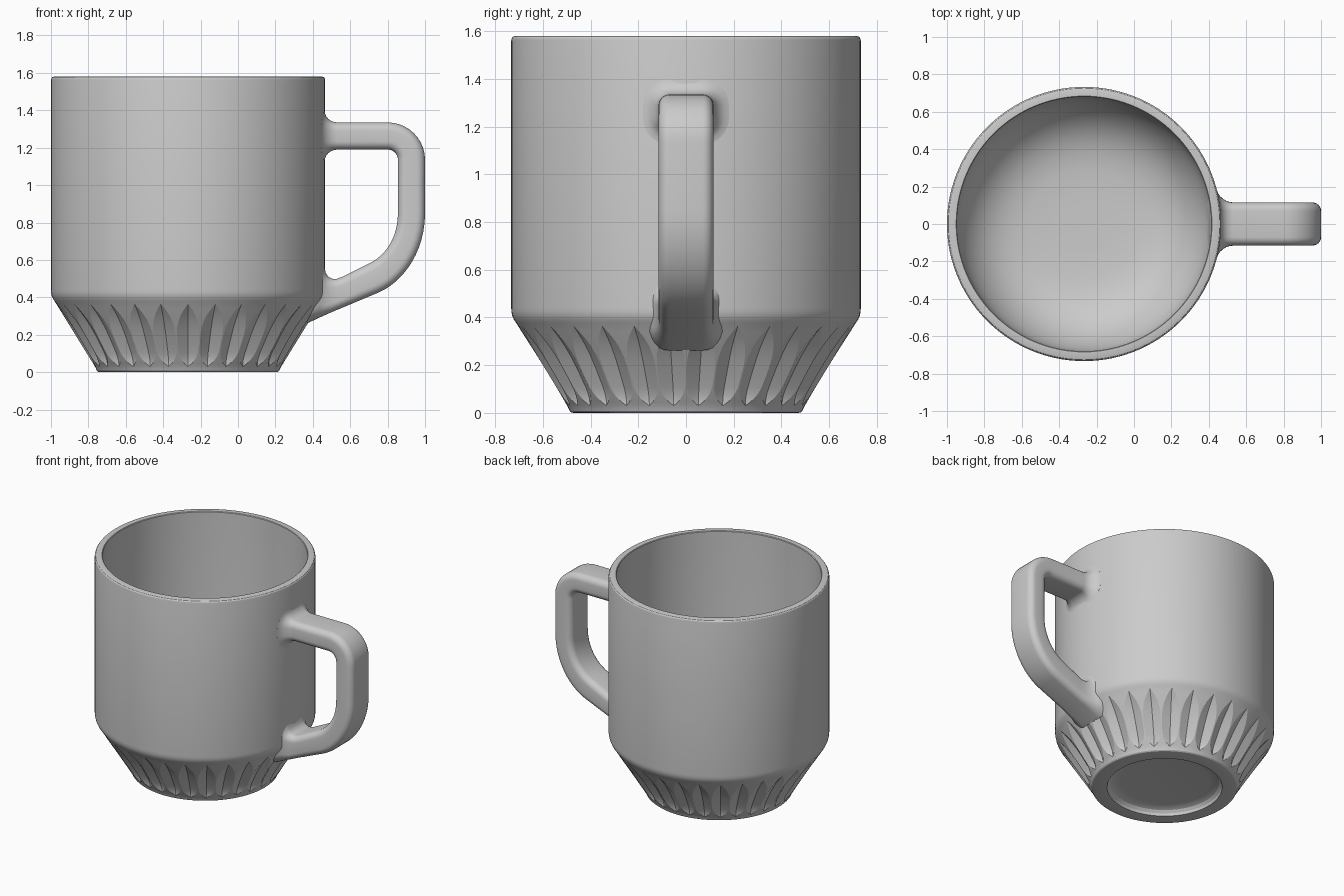
import bpy, bmesh
from math import sin, cos, pi, sqrt, radians

if "Cube" in bpy.data.objects:
    bpy.data.objects.remove(bpy.data.objects["Cube"])

CX, R, N = -0.267, 0.733, 30          # body centre, body radius, number of flutes
STEP = 2 * pi / N


def finish(bm, name, angle):
    bmesh.ops.remove_doubles(bm, verts=bm.verts, dist=1e-5)
    bmesh.ops.recalc_face_normals(bm, faces=bm.faces)
    me = bpy.data.meshes.new(name)
    bm.to_mesh(me)
    bm.free()
    ob = bpy.data.objects.new(name, me)
    bpy.context.collection.objects.link(ob)
    bpy.ops.object.select_all(action='DESELECT')
    bpy.context.view_layer.objects.active = ob
    ob.select_set(True)
    bpy.ops.object.shade_smooth_by_angle(angle=radians(angle))
    return ob


def bridge(bm, rings):
    for a, b in zip(rings, rings[1:]):
        n = len(a)
        for i in range(n):
            j = (i + 1) % n
            bm.faces.new((a[i], a[j], b[j], b[i]))


def cone_r(z):
    return 0.492 + (z - 0.02) * 0.616


# --- Cup: lathe profile rows (radius, z, flute half width) ---
rows = [(r, z, None) for r, z in [
    (0.001, 0.05), (0.30, 0.05), (0.34, 0.046), (0.365, 0.035), (0.38, 0.018), (0.385, 0.0),
    (0.472, 0.0), (0.481, 0.002), (0.488, 0.008), (0.492, 0.018)]]
# fluted cone: each flute is a V groove, pointed at both ends
for z, w in [(0.03, 0), (0.045, 0.17), (0.06, 0.29), (0.08, 0.40), (0.105, 0.46), (0.15, 0.475),
             (0.20, 0.475), (0.24, 0.44), (0.28, 0.36), (0.31, 0.26), (0.34, 0.13), (0.365, 0)]:
    rows.append((cone_r(z), z, w))
# shoulder, wall, rim, inside
rows += [(r, z, None) for r, z in [
    (0.713, 0.378), (0.722, 0.392), (0.729, 0.408), (0.732, 0.424), (R, 0.44),
    (R, 1.56), (0.731, 1.57), (0.726, 1.577), (0.718, 1.58), (0.684, 1.58), (0.68, 1.576),
    (0.68, 0.50), (0.677, 0.45), (0.665, 0.40), (0.642, 0.345), (0.61, 0.29), (0.57, 0.24),
    (0.52, 0.195), (0.46, 0.16), (0.39, 0.135), (0.30, 0.12), (0.15, 0.115), (0.001, 0.115)]]

bm = bmesh.new()
rings = []
for r, z, w in rows:
    ring = []
    half = 0.25 if w is None else w
    depth = 0 if w is None else 0.5 * w * STEP * r
    for k in range(N):
        for u in (-0.5, -half, 0, half):
            a = (k + 0.5 + u) * STEP
            rr = r - depth if u == 0 else r
            ring.append(bm.verts.new((CX + rr * cos(a), rr * sin(a), z)))
    rings.append(ring)
bridge(bm, rings)
bm.faces.new(rings[0])
bm.faces.new(rings[-1])
finish(bm, "cup_body", 22)


# --- Handle: sections given by inner and outer edge points, half width, corner, wall fit ---
def bez(p, t):
    s = 1 - t
    c = (s**3, 3 * s * s * t, 3 * s * t * t, t**3)
    return tuple(sum(k * q[i] for k, q in zip(c, p)) for i in (0, 1))


HW, CR, F = 0.115, 0.045, 0.065
sections = [((0.435, 1.19 - F), (0.435, 1.335 + F), HW + F, CR + F, 1)]
# upper fillet against the wall
for i in range(7):
    a = i * pi / 12
    d, g = F - F * cos(a), F - F * sin(a)
    sections.append(((0.466 + d, 1.19 - g), (0.466 + d, 1.335 + g), HW + g, CR + g, 1 - d / F))
# upper corner
for i in range(11):
    a = i * pi / 20
    sections.append(((0.80 + 0.055 * sin(a), 1.135 + 0.055 * cos(a)),
                     (0.80 + 0.20 * sin(a), 1.135 + 0.20 * cos(a)), HW, CR, 0))
# lower sweep
inner = [(0.855, 0.85), (0.855, 0.72), (0.79, 0.62), (0.69, 0.575)]
outer = [(1.0, 0.85), (1.0, 0.65), (0.89, 0.485), (0.75, 0.425)]
for i in range(13):
    sections.append((bez(inner, i / 12), bez(outer, i / 12), HW, CR, 0))
# lower joint, flaring up onto the wall
sections += [((0.56, 0.511), (0.59, 0.358), HW, CR, 0),
             ((0.53, 0.499), (0.54, 0.337), HW, CR, 0.1),
             ((0.507, 0.499), (0.50, 0.320), HW + 0.004, CR, 0.3),
             ((0.486, 0.509), (0.465, 0.304), HW + 0.012, CR + 0.01, 0.6),
             ((0.472, 0.53), (0.435, 0.29), HW + 0.025, CR + 0.025, 0.85),
             ((0.466, 0.56), (0.41, 0.278), HW + 0.04, CR + 0.04, 1),
             ((0.435, 0.565), (0.375, 0.262), HW + 0.04, CR + 0.04, 1)]

bm = bmesh.new()
rings = []
for (ix, iz), (ox, oz), hw, c, fit in sections:
    h = sqrt((ox - ix)**2 + (oz - iz)**2) / 2
    c = min(c, h * 0.95)
    ring = []
    for q, (sy, sv) in enumerate([(1, 1), (-1, 1), (-1, -1), (1, -1)]):
        for i in range(7):
            a = q * pi / 2 + i * pi / 12
            y = sy * (hw - c) + c * cos(a)
            v = (sv * (h - c) + c * sin(a)) / h
            x = (ix + ox) / 2 + v * (ox - ix) / 2
            x += fit * (CX + sqrt(R * R - y * y) - 0.466)
            ring.append(bm.verts.new((x, y, (iz + oz) / 2 + v * (oz - iz) / 2)))
    rings.append(ring)
bridge(bm, rings)
bm.faces.new(rings[0])
bm.faces.new(rings[-1])
finish(bm, "handle", 35)
